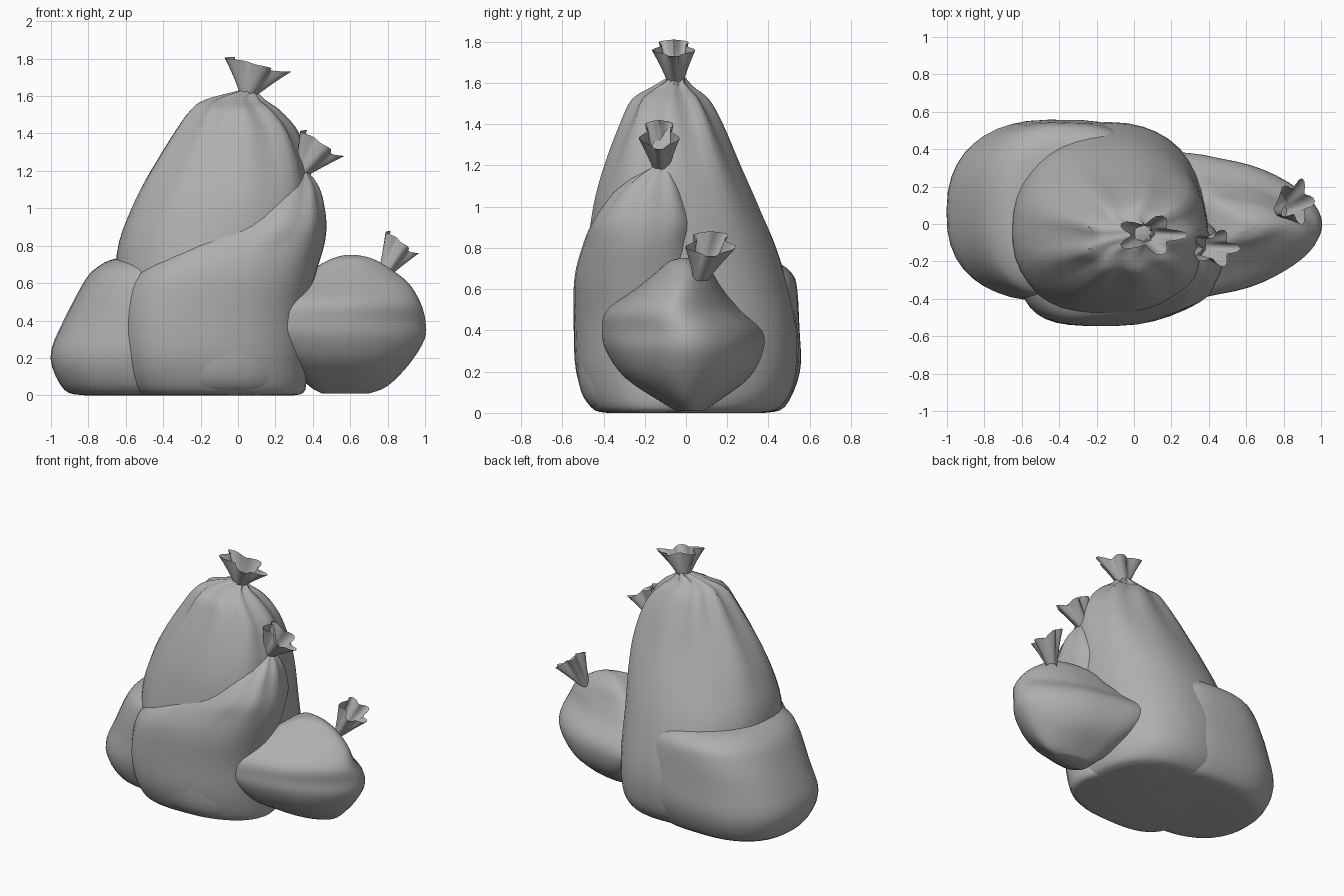
import bpy, bmesh, math
from mathutils import Vector

SEGMENTS = 40
STEPS = 4

cube = bpy.data.objects.get("Cube")
if cube:
    bpy.data.objects.remove(cube)

plastic = bpy.data.materials.new("grey_plastic")
plastic.use_nodes = True
GREY = (0.43, 0.43, 0.43, 1)
plastic.diffuse_color = GREY
plastic.node_tree.nodes["Principled BSDF"].inputs["Base Color"].default_value = GREY


def loft(name, rings, capped, sharp):
    """Skin a stack of closed rings and shade the result."""
    bm = bmesh.new()
    loops = [[bm.verts.new(p) for p in ring] for ring in rings]
    for low, high in zip(loops, loops[1:]):
        for i in range(len(low)):
            j = (i + 1) % len(low)
            bm.faces.new((low[i], low[j], high[j], high[i]))
    if capped:
        bm.faces.new(loops[0][::-1])
        bm.faces.new(loops[-1])
    mesh = bpy.data.meshes.new(name)
    bm.to_mesh(mesh)
    bm.free()
    mesh.materials.append(plastic)
    obj = bpy.data.objects.new(name, mesh)
    bpy.context.collection.objects.link(obj)
    bpy.ops.object.select_all(action="DESELECT")
    obj.select_set(True)
    bpy.context.view_layer.objects.active = obj
    bpy.ops.object.shade_smooth_by_angle(angle=math.radians(sharp))


def spline(a, b, c, d, t):
    """Smooth step through neighbouring profile rows."""
    return [q + 0.5 * t * (r - p + t * (2*p - 5*q + 4*r - s + t * (3*(q - r) + s - p)))
            for p, q, r, s in zip(a, b, c, d)]


def bag(name, rows, powers, taper=0.0, pleat=0.0, phase=0.0):
    """Rows hold height, then -x, +x, front and back extents.
    Powers set how boxy the -x and +x halves are."""
    padded = [rows[0]] + rows + [rows[-1]]
    fine = [spline(*padded[i:i + 4], k / STEPS)
            for i in range(len(rows) - 1) for k in range(STEPS)] + [rows[-1]]
    bottom, top = rows[0][0], rows[-1][0]
    rings = []
    for z, x0, x1, y0, y1 in fine:
        h = (z - bottom) / (top - bottom)
        ring = []
        for i in range(SEGMENTS):
            a = math.tau * i / SEGMENTS
            c, s = math.cos(a), math.sin(a)
            power = powers[0] if c < 0 else powers[1]
            # gathered folds near the neck, soft dents lower down
            fold = 1 + pleat * h ** 5 * math.cos(9 * a + phase)
            fold += 0.01 * math.sin(3 * a + 7 * h + phase) * math.sin(math.pi * h)
            u = math.copysign(abs(c) ** (2 / power), c)
            v = math.copysign(abs(s) ** (2 / power), s) * (1 - taper * u)
            ring.append(((x0 + x1 + u * fold * (x1 - x0)) / 2,
                         (y0 + y1 + v * fold * (y1 - y0)) / 2, z))
        rings.append(ring)
    loft(name, rings, True, 50)


def frill(name, base, lean, width, depth, tilt, phase):
    """Ruffled open end flaring out above the knot, its mouth tilted sideways."""
    rings = []
    for t in (0, 0.2, 0.5, 0.8, 1):
        center = Vector(base) + Vector(lean) * t
        ring = []
        for i in range(SEGMENTS):
            a = math.tau * i / SEGMENTS
            wave = 1 + 0.3 * t * math.cos(5 * a + phase)
            ring.append(center + Vector((
                (0.035 + (width - 0.035) * t) * wave * math.cos(a),
                (0.035 + (depth - 0.035) * t) * wave * math.sin(a),
                -t * tilt * math.cos(a))))
        rings.append(ring)
    loft(name, rings, False, 60)


# Tall bag in the middle
bag("tall_bag", [
    (0, -.42, .28, -.35, .38), (.03, -.55, .34, -.46, .46),
    (.15, -.62, .37, -.52, .53), (.4, -.65, .38, -.53, .54),
    (.75, -.65, .39, -.49, .45), (1, -.57, .40, -.45, .35),
    (1.2, -.47, .38, -.39, .26), (1.4, -.34, .31, -.31, .17),
    (1.52, -.25, .21, -.25, .10), (1.58, -.17, .13, -.16, .03),
    (1.63, .01, .09, -.08, -.01)], (2.2, 2.3), pleat=0.12)
frill("tall_bag_frill", (.05, -.05, 1.59), (.04, -.01, .18), .15, .085, .04, 0)

# Bag slumped against the front, its neck leaning to one side
bag("front_bag", [
    (0, -.48, .30, -.38, .10), (.03, -.56, .36, -.46, .20),
    (.2, -.61, .36, -.53, .20), (.45, -.61, .37, -.545, .20),
    (.65, -.54, .42, -.54, .15), (.8, -.32, .46, -.50, .10),
    (.92, -.03, .47, -.45, .08), (1.05, .10, .45, -.36, .03),
    (1.13, .20, .42, -.27, -.02), (1.2, .30, .37, -.16, -.08)],
    (3, 2.2), taper=0.06, pleat=0.08, phase=1)
frill("front_bag_frill", (.33, -.12, 1.17), (.11, -.01, .18), .10, .08, .07, 0)

# Low bag lying behind and to the side
bag("low_bag", [
    (0, -.82, -.05, -.22, .38), (.03, -.93, .02, -.33, .48),
    (.2, -1, .08, -.41, .55), (.4, -.93, .08, -.41, .555),
    (.6, -.83, .05, -.40, .54), (.68, -.76, 0, -.37, .51),
    (.73, -.66, -.06, -.28, .43), (.745, -.5, -.2, -.1, .25)], (2.4, 3.2), phase=2)

# Small bag at the other side, wide where it meets the pile
bag("small_bag", [
    (.01, .45, .70, -.04, .08), (.05, .38, .80, -.10, .13),
    (.17, .26, .92, -.26, .27), (.3, .13, 1, -.34, .33),
    (.4, .08, 1, -.355, .32), (.5, .15, .97, -.34, .22),
    (.6, .31, .91, -.22, .15), (.68, .41, .81, -.13, .11),
    (.73, .5, .72, -.08, .06), (.75, .57, .64, -.03, .02)],
    (4.5, 2), taper=0.28, phase=3)
frill("small_bag_frill", (.78, .07, .64), (.09, .05, .18), .075, .10, .06, 0)
